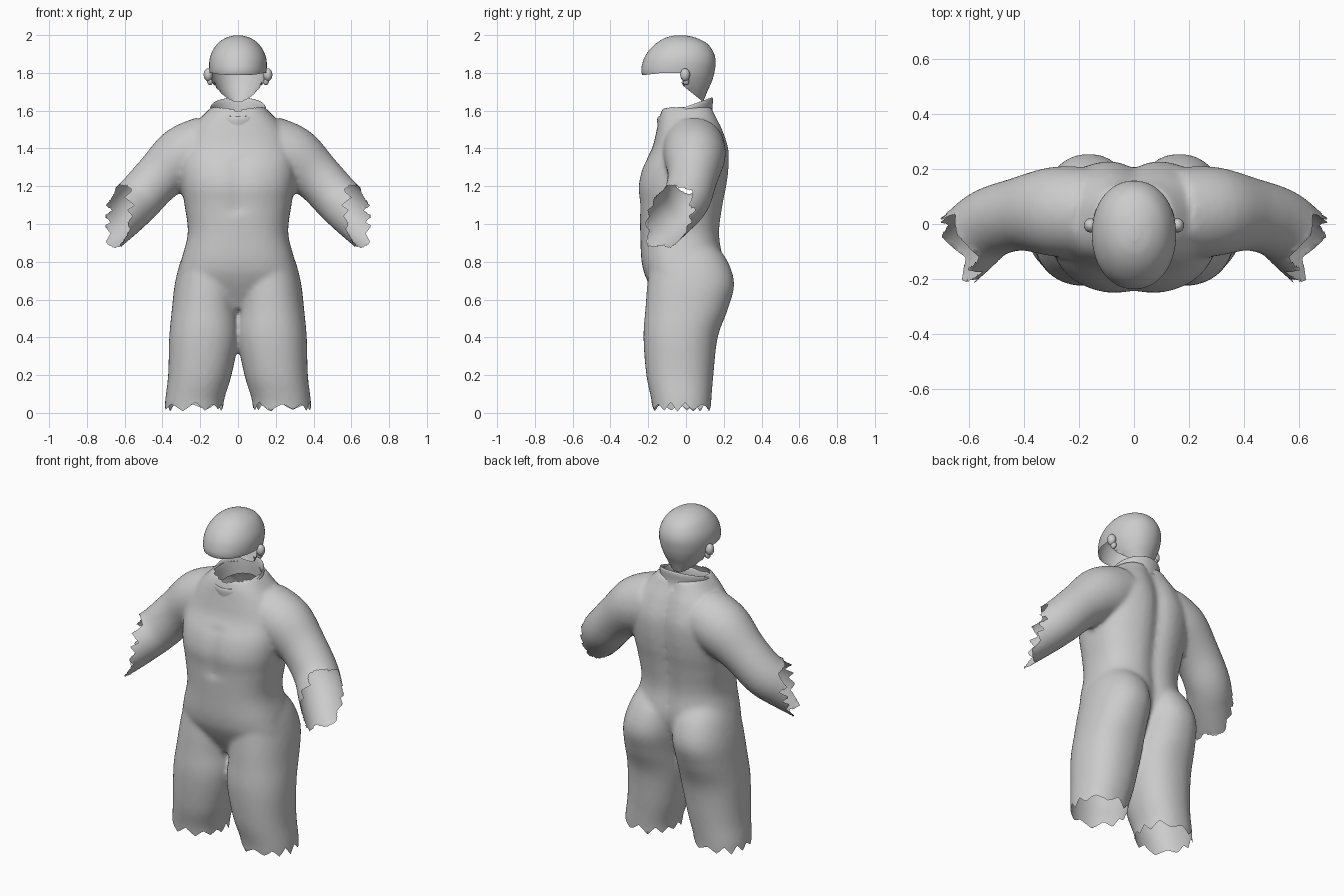
import bpy, bmesh, math
from mathutils import Vector

if "Cube" in bpy.data.objects:
    bpy.data.objects.remove(bpy.data.objects["Cube"])

grey = bpy.data.materials.new("plain grey")
grey.diffuse_color = (0.6, 0.6, 0.6, 1)
grey.use_nodes = True
grey.node_tree.nodes["Principled BSDF"].inputs["Base Color"].default_value = grey.diffuse_color


def mesh_object(name, bm, smooth=True):
    bmesh.ops.recalc_face_normals(bm, faces=bm.faces)
    me = bpy.data.meshes.new(name)
    bm.to_mesh(me)
    bm.free()
    ob = bpy.data.objects.new(name, me)
    bpy.context.collection.objects.link(ob)
    me.materials.append(grey)
    for p in me.polygons:
        p.use_smooth = smooth
    return ob


def skin(bm, rings, caps=True):
    """Join successive rings of points into a tube."""
    loops = [[bm.verts.new(p) for p in r] for r in rings]
    n = len(loops[0])
    for a, b in zip(loops, loops[1:]):
        for i in range(n):
            bm.faces.new((a[i], a[(i + 1) % n], b[(i + 1) % n], b[i]))
    if caps:
        bm.faces.new(loops[0])
        bm.faces.new(loops[-1])


def resample(rows, steps):
    """Smooth interpolation between hand-placed sections."""
    out = []
    for i in range(len(rows) - 1):
        p0, p1, p2, p3 = (rows[min(max(i + k, 0), len(rows) - 1)] for k in (-1, 0, 1, 2))
        for s in range(steps):
            t = s / steps
            out.append([0.5 * (2 * b + (c - a) * t + (2 * a - 5 * b + 4 * c - d) * t * t
                               + (3 * b - a - 3 * c + d) * t ** 3)
                        for a, b, c, d in zip(p0, p1, p2, p3)])
    return out + [list(rows[-1])]


def oval(z, cx, rx, y0, y1, power=2.0, n=48):
    pts = []
    for i in range(n):
        a = 2 * math.pi * i / n
        c, s = math.cos(a), math.sin(a)
        pts.append(Vector((cx + rx * math.copysign(abs(c) ** (2 / power), c),
                           (y0 + y1) / 2 + (y1 - y0) / 2 * math.copysign(abs(s) ** (2 / power), s), z)))
    return pts


def zigzag(a, teeth=9):
    """Irregular torn edge, -1..1 around a turn."""
    t = (a / (2 * math.pi) * teeth + 0.25 * math.sin(2 * a)) % 1
    return (4 * abs(t - 0.5) - 1) * (0.75 + 0.25 * math.sin(3 * a + 1))


bm = bmesh.new()
# Torso: height, half width, front, back
torso = [(.55, .20, -.12, .10), (.70, .31, -.205, .18), (.80, .302, -.235, .20), (.95, .266, -.242, .182),
         (1.1, .283, -.247, .20), (1.2, .30, -.255, .22), (1.3, .308, -.232, .232), (1.4, .30, -.18, .23),
         (1.5, .25, -.155, .198), (1.57, .19, -.14, .165), (1.62, .14, -.12, .145)]
rings = []
for z, w, f, b in resample(torso, 5):
    ring = oval(z, 0, w, f, b, 2.5)
    for p in ring:
        groove = math.exp(-(p.x / .05) ** 2)
        if p.y > 0:
            p.y *= 1 - .13 * groove          # spine groove
        elif 1.05 < z < 1.35:
            p.y *= 1 - .05 * groove          # chest hollow
    rings.append(ring)
skin(bm, rings)

# Legs: height, centre, half width, front, back
leg = [(-.10, .235, .157, -.165, .125), (.05, .232, .155, -.18, .133), (.2, .202, .168, -.21, .145),
       (.4, .18, .184, -.225, .168), (.55, .175, .175, -.215, .222), (.68, .165, .17, -.205, .255),
       (.8, .15, .155, -.19, .222), (.9, .13, .13, -.15, .15)]
# Arms: centre, radius
arm = [(.16, .04, 1.41, .165), (.29, .045, 1.355, .163), (.42, .035, 1.247, .133),
       (.53, .0, 1.13, .128), (.615, -.075, 1.05, .128), (.74, -.19, .94, .125)]
for side in (1, -1):
    skin(bm, [oval(z, side * cx, w, f, b, 2.2) for z, cx, w, f, b in resample(leg, 5)])
    path = resample(arm, 5)
    rings = []
    for i, row in enumerate(path):
        a, b = path[max(i - 1, 0)], path[min(i + 1, len(path) - 1)]
        d = (Vector(b[:3]) - Vector(a[:3])).normalized()
        u = d.cross(Vector((0, 1, 0))).normalized()
        v = d.cross(u)
        ring = []
        for k in range(32):
            t = 2 * math.pi * k / 32
            p = Vector(row[:3]) + row[3] * (u * math.cos(t) + v * math.sin(t))
            ring.append(Vector((side * p.x, p.y, p.z)))
        rings.append(ring)
    skin(bm, rings)
suit = mesh_object("body_suit", bm)

# Fuse the limbs and torso into one soft garment
bpy.context.view_layer.objects.active = suit
m = suit.modifiers.new("fuse", 'REMESH')
m.mode, m.voxel_size = 'VOXEL', .013
s = suit.modifiers.new("soften", 'SMOOTH')
s.factor, s.iterations = .5, 7
for mod in ("fuse", "soften"):
    bpy.ops.object.modifier_apply(modifier=mod)

# Open the neck, torn leg hems and torn cuffs
CUFF, OUT = Vector((.635, -.08, 1.04)), Vector((.87, -.45, .16)).normalized()


def past_edge(p):
    """Signed distance past the torn edge, and its outward direction."""
    sx = 1 if p.x > 0 else -1
    q = Vector((abs(p.x), p.y, p.z))
    if q.z < .2:
        a = math.atan2(q.y + .02, q.x - .232)
        return .032 + .026 * zigzag(a + sx * .4, 10) - q.z, Vector((0, 0, -1))
    if q.x > .5 and q.z < 1.3:
        a = math.atan2(q.z - CUFF.z, q.y - CUFF.y)
        d = (q - CUFF).dot(OUT) - .028 * zigzag(a, 9)
        return d, Vector((sx * OUT.x, OUT.y, OUT.z))
    return None


bm = bmesh.new()
bm.from_mesh(suit.data)
gone = []
for f in bm.faces:
    c = f.calc_center_median()
    e = past_edge(c)
    neck = c.x ** 2 + c.y ** 2 < .128 ** 2 and c.z > 1.5 + .36 * c.y
    if neck or (e and e[0] > 0):
        gone.append(f)
bmesh.ops.delete(bm, geom=gone, context='FACES')
for v in bm.verts:
    if v.is_boundary:
        e = past_edge(v.co)
        if e:
            v.co -= e[1] * max(-.015, min(.015, e[0]))
bm.to_mesh(suit.data)
bm.free()
for p in suit.data.polygons:
    p.use_smooth = True

# Tilted, rolled collar: scale, height
bm = bmesh.new()
profile = [(1.10, -.055), (1.0, -.02), (.98, .015), (1.0, .045), (.985, .062), (.95, .066),
           (.91, .055), (.88, .02), (.88, -.05)]
rings = []
for k, h in resample(profile, 2):
    ring = oval(0, 0, .15 * k, -.005 - .148 * k, -.005 + .148 * k)
    for p in ring:
        p.z = 1.555 + .36 * p.y + h
    rings.append(ring)
skin(bm, rings, caps=False)
mesh_object("collar", bm)

# Hood with open face: height, half width, front, back
hood = [(1.63, .03, .02, .085), (1.70, .095, -.10, .112), (1.75, .13, -.20, .135), (1.80, .149, -.235, .15),
        (1.86, .152, -.228, .157), (1.91, .138, -.203, .145), (1.955, .108, -.16, .112),
        (1.985, .065, -.11, .055), (1.998, .02, -.06, .0)]
bm = bmesh.new()
skin(bm, [oval(r[0], 0, r[1], r[2], r[3], 2.1, 64) for r in resample(hood, 8)])


def brim(y):
    if y < -.02:
        return 1.787 + .012 * min(1, (y + .235) / .1)
    return 1.735 - .8 * (y + .02)


bmesh.ops.delete(bm, geom=[f for f in bm.faces if f.calc_center_median().z < brim(f.calc_center_median().y)],
                 context='FACES')
for v in bm.verts:
    if v.is_boundary:
        v.co.z += max(-.012, min(.012, brim(v.co.y) - v.co.z))
mesh_object("hood", bm)

# Small ear covers with a lobe
for side, label in ((1, "left"), (-1, "right")):
    bm = bmesh.new()
    for c, r in (((.158, -.005, 1.79), (.024, .026, .034)), ((.148, .0, 1.757), (.016, .017, .022))):
        new = bmesh.ops.create_uvsphere(bm, u_segments=16, v_segments=10, radius=1)["verts"]
        for v in new:
            v.co = Vector((side * (c[0] + v.co.x * r[0]), c[1] + v.co.y * r[1], c[2] + v.co.z * r[2]))
    mesh_object(label + "_ear", bm)
